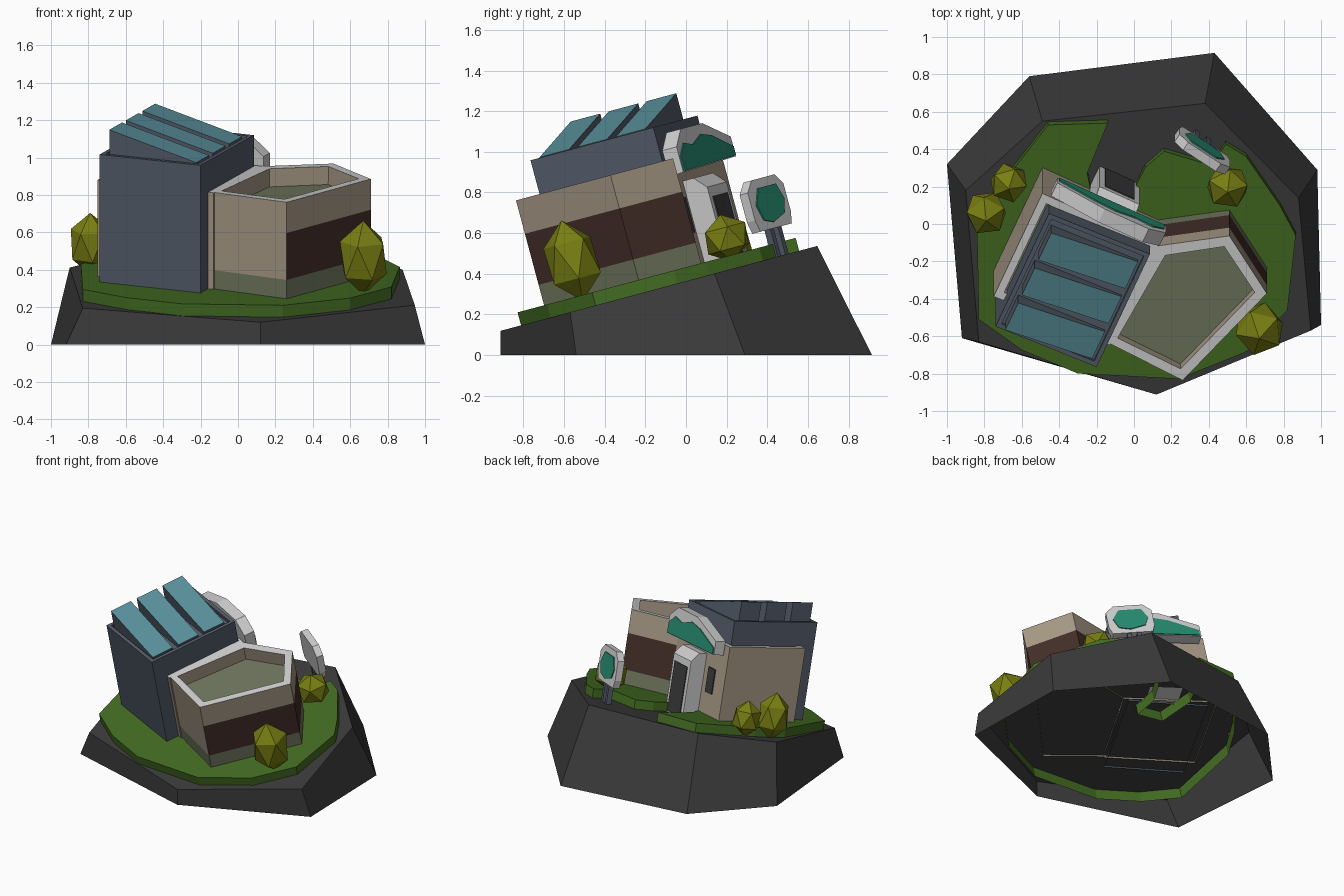
import bpy, bmesh, math
from mathutils import Matrix, Vector

if "Cube" in bpy.data.objects:
    bpy.data.objects.remove(bpy.data.objects["Cube"])

# Everything on the plot lives in a frame tilted 15 degrees about x
TILT = Matrix.Translation((0, 0, 0.364)) @ Matrix.Rotation(math.radians(15), 4, 'X')
I4 = Matrix.Identity(4)


def mat(name, r, g, b):
    m = bpy.data.materials.new(name)
    m.diffuse_color = (r, g, b, 1)
    m.use_nodes = True
    m.node_tree.nodes["Principled BSDF"].inputs["Base Color"].default_value = m.diffuse_color
    return m


ASPHALT = mat("asphalt", .043, .043, .043)
LAWN = mat("lawn green", .056, .15, .016)
SLATE = mat("slate blue", .085, .105, .14)
TEAL = mat("teal glass", .1, .28, .33)
CREAM = mat("cream", .38, .315, .235)
KHAKI = mat("khaki", .16, .18, .11)
BROWN = mat("brown", .056, .027, .022)
LIGHT = mat("light grey", .62, .62, .62)
SIGN = mat("sign green", .02, .26, .16)
OLIVE = mat("olive", .19, .21, .006)


def finish(name, bm, mats, matrix=I4):
    me = bpy.data.meshes.new(name)
    bm.to_mesh(me)
    bm.free()
    for m in mats:
        me.materials.append(m)
    ob = bpy.data.objects.new(name, me)
    ob.matrix_world = matrix
    bpy.context.collection.objects.link(ob)
    return ob


def prism_bm(pts, c0, c1, closed=True):
    """Extrude an outline from c0 to c1; returns bmesh and its top face."""
    area = sum(p[0] * q[1] - q[0] * p[1] for p, q in zip(pts, pts[1:] + pts[:1]))
    if area < 0:
        pts = pts[::-1]
    bm = bmesh.new()
    lo = [bm.verts.new((a, b, c0)) for a, b in pts]
    hi = [bm.verts.new((a, b, c1)) for a, b in pts]
    n = len(pts)
    for i in range(n):
        j = (i + 1) % n
        bm.faces.new((lo[i], lo[j], hi[j], hi[i]))
    top = bm.faces.new(hi)
    if closed:
        bm.faces.new(lo[::-1])
    bm.normal_update()
    return bm, top


def prism(name, pts, c0, c1, m, frame=I4, closed=True):
    bm, _ = prism_bm(pts, c0, c1, closed)
    return finish(name, bm, [m], TILT @ frame)


def upright(x, y, deg):
    """Frame standing on the plot: a along the angle, b up, c outward."""
    return (Matrix.Translation((x, y, 0)) @ Matrix.Rotation(math.radians(deg), 4, 'Z')
            @ Matrix.Rotation(math.radians(90), 4, 'X'))


def recessed(name, pts, c0, c1, rim, depth, mats, cuts=(), rule=None):
    """Block with a rimmed, sunken roof. mats: wall, rim, floor, extras."""
    bm, top = prism_bm(pts, c0, c1, False)
    for z in cuts:
        bmesh.ops.bisect_plane(bm, geom=bm.verts[:] + bm.edges[:] + bm.faces[:],
                               plane_co=(0, 0, z), plane_no=(0, 0, 1))
    if rule:
        for f in bm.faces:
            f.material_index = rule(f.normal, f.calc_center_median().z)
    top = max(bm.faces, key=lambda f: f.calc_center_median().z)
    ring = bmesh.ops.inset_region(bm, faces=[top], thickness=rim)["faces"]
    for f in ring:
        f.material_index = 1
    wall = bmesh.ops.inset_region(bm, faces=[top], thickness=0.0005, depth=-depth)["faces"]
    for f in wall:
        f.material_index = 0
    top.material_index = 2
    return finish(name, bm, mats, TILT)


# Rock base: hollow, open below, flaring to the ground
bottom = [(-1, .32), (-.56, .79), (.43, .915), (.98, .29), (1, -.54), (.12, -.912), (-.92, -.61)]
upper = [(-.9, .18), (-.49, .55), (.38, .645), (.88, .14), (.945, -.57), (.12, -.912), (-.83, -.63)]
bm = bmesh.new()
lo = [bm.verts.new((x, y, 0)) for x, y in bottom]
hi = [bm.verts.new((x, y, .364 + .268 * y)) for x, y in upper]
for i in range(7):
    j = (i + 1) % 7
    bm.faces.new((lo[j], lo[i], hi[i], hi[j]))
bm.faces.new(hi[::-1])
finish("base", bm, [ASPHALT])

# Lawn with a notch for the entrance path
prism("lawn", [(-.46, .566), (-.14, .576), (-.25, .3), (-.2, .05), (0, .02), (-.01, .19),
               (.06, .33), (.16, .42), (.42, .34), (.49, .46), (.6, .39), (.78, .12),
               (.865, -.045), (.82, -.46), (.6, -.69), (.24, -.84), (-.3, -.81), (-.6, -.68),
               (-.83, -.51), (-.84, 0), (-.73, .21), (-.6, .38)], -.09, .066, LAWN, closed=False)


# Low hall: khaki plinth, brown band on the right and back sides
def hall_rule(n, z):
    if z < .17:
        return 2
    return 3 if z < .43 and n.x > -.3 and abs(n.z) < .5 else 0


recessed("hall", [(-.15, -.49), (.26, -.705), (.71, -.224), (.51, .095), (.13, .04)],
         -.015, .6, .065, .1, [CREAM, LIGHT, KHAKI, BROWN], (.17, .43), hall_rule)

# Rear wing wrapped around the tower
recessed("rear_wing", [(-.75, -.24), (-.49, .33), (.13, .04), (-.13, -.51)],
         -.015, .6, .06, .08, [CREAM, LIGHT, KHAKI])

# Tower with sunken roof
FL, FR = Vector((-.74, -.36)), Vector((-.2, -.585))
U, V = FR - FL, Vector((.285, .625))
recessed("tower", [tuple(p) for p in (FL, FR, FR + V, FL + V)], -.015, .772, .035, .03,
         [SLATE, SLATE, SLATE])

# Three sloping skylights, high on the left and low on the right
for i in range(3):
    f0 = .05 + .31 * i
    pts = [tuple(FL + U * a + V * f) for a, f in
           ((.07, f0), (.93, f0), (.93, f0 + .24), (.07, f0 + .24))]
    bm, top = prism_bm(pts, .74, .775)
    for v in top.verts:
        if (v.co.xy - FL).dot(U) / U.length_squared < .5:
            v.co.z = .905
    top.material_index = 1
    finish("skylight_%d" % (i + 1), bm, [SLATE, TEAL], TILT)


def box(a0, a1, b0, b1):
    return [(a0, b0), (a1, b0), (a1, b1), (a0, b1)]


# Entrance on the back wall: porch, door, windows
WALL = upright(.13, .04, 155)
prism("porch", [(-.03, 0), (.12, 0), (.12, .42), (.06, .48), (-.03, .48)], 0, .235, LIGHT,
      upright(-.235, .211, 65))
prism("door", box(.2, .37, .01, .37), .12, .127, ASPHALT, WALL)
prism("window_left", box(.46, .55, .22, .4), 0, .008, ASPHALT, WALL)
prism("window_right", box(.06, .14, .22, .4), 0, .008, ASPHALT, WALL)

# Wall sign
prism("wall_sign", [(0, .52), (0, .65), (.1, .73), (.36, .73), (.64, .63), (.64, .53)],
      .015, .095, LIGHT, WALL)
prism("wall_sign_panel", [(.01, .525), (.01, .6), (.08, .66), (.18, .64), (.3, .68), (.42, .66),
                          (.63, .58), (.63, .535)], .095, .102, SIGN, WALL)

# Standing sign on two posts
STAND = upright(.5, .385, 146)
prism("standing_sign", [(.02, .14), (.305, .14), (.325, .2), (.325, .34), (.27, .395),
                        (.06, .395), (0, .34), (0, .2)], -.025, .025, LIGHT, STAND)
prism("standing_sign_panel", [(.07, .19), (.15, .17), (.26, .2), (.29, .27), (.25, .35),
                              (.09, .35), (.04, .27)], .025, .032, SIGN, STAND)
for i, a in enumerate((.12, .19)):
    prism("sign_post_%d" % (i + 1), box(a, a + .03, -.01, .18), -.018, .018, SLATE, STAND)

# Faceted bushes: centre, radius, half height, turn
for i, (x, y, z, r, h, turn) in enumerate((
        (.5, .2, .575, .122, .12, 10), (.67, -.56, .465, .14, .205, 40),
        (-.67, .22, .55, .108, .13, 70), (-.79, .06, .54, .118, .17, 25))):
    bm = bmesh.new()
    bmesh.ops.create_icosphere(bm, subdivisions=1, radius=1)
    finish("bush_%d" % (i + 1), bm, [OLIVE], Matrix.Translation((x, y, z))
           @ Matrix.Rotation(math.radians(15), 4, 'X') @ Matrix.Rotation(math.radians(turn), 4, 'Z')
           @ Matrix.Diagonal((r, r, h, 1)))
